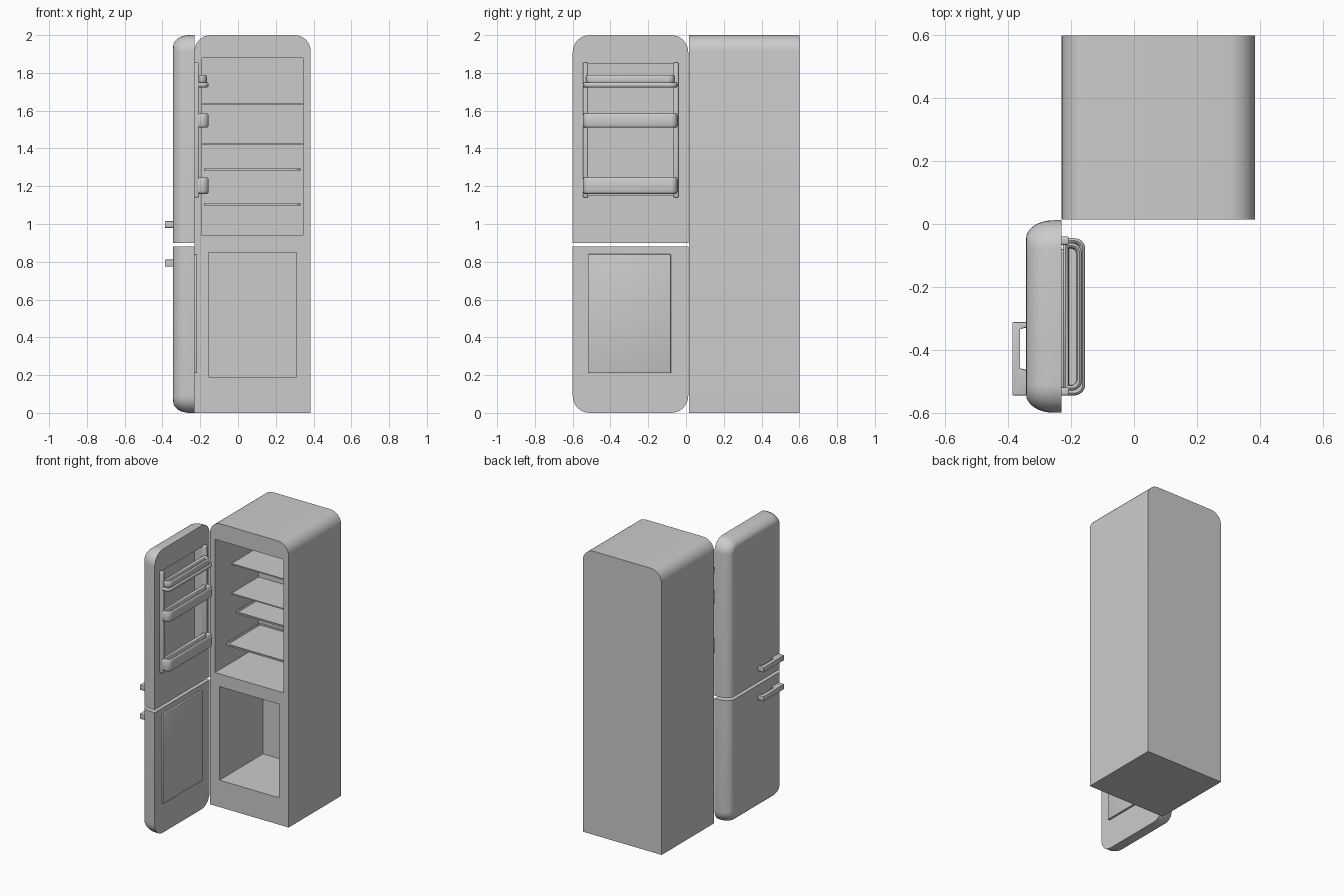
import bpy, bmesh, math
from mathutils import Vector

if "Cube" in bpy.data.objects:
    bpy.data.objects.remove(bpy.data.objects["Cube"])


def finish(name, bm, angle=35):
    bmesh.ops.recalc_face_normals(bm, faces=bm.faces)
    me = bpy.data.meshes.new(name)
    bm.to_mesh(me)
    bm.free()
    ob = bpy.data.objects.new(name, me)
    bpy.context.collection.objects.link(ob)
    smooth(ob, angle)
    return ob


def smooth(ob, angle=35):
    bpy.ops.object.select_all(action='DESELECT')
    ob.select_set(True)
    bpy.context.view_layer.objects.active = ob
    bpy.ops.object.shade_smooth_by_angle(angle=math.radians(angle))


def rrect(a0, a1, b0, b1, radii, seg=8):
    """2D rectangle with one radius per corner, counter-clockwise."""
    pts = []
    for i, (a, b, sa, sb) in enumerate([(a0, b0, 1, 1), (a1, b0, -1, 1),
                                        (a1, b1, -1, -1), (a0, b1, 1, -1)]):
        r = radii[i]
        if r == 0:
            pts.append((a, b))
            continue
        for k in range(seg + 1):
            t = math.pi + math.pi / 2 * (i + k / seg)
            pts.append((a + sa * r + r * math.cos(t), b + sb * r + r * math.sin(t)))
    return pts


def loft(rings):
    """Skin closed loops of 3D points and cap both ends."""
    bm = bmesh.new()
    vs = [[bm.verts.new(p) for p in ring] for ring in rings]
    n = len(vs[0])
    for lo, hi in zip(vs, vs[1:]):
        for i in range(n):
            j = (i + 1) % n
            bm.faces.new((lo[i], lo[j], hi[j], hi[i]))
    bm.faces.new(vs[0])
    bm.faces.new(vs[-1])
    return bm


def box(name, x0, x1, y0, y1, z0, z1, bevel=0):
    bm = loft([[(x, y, z) for x, y in rrect(x0, x1, y0, y1, [0] * 4)] for z in (z0, z1)])
    if bevel:
        bmesh.ops.bevel(bm, geom=bm.edges[:], offset=bevel, segments=3,
                        profile=0.5, affect='EDGES')
    return finish(name, bm)


def cut(ob, *bounds):
    cutter = box("cutter", *bounds)
    cutter.hide_render = True
    mod = ob.modifiers.new("cut", 'BOOLEAN')
    mod.operation = 'DIFFERENCE'
    mod.solver = 'EXACT'
    mod.object = cutter
    bpy.context.view_layer.objects.active = ob
    bpy.ops.object.modifier_apply(modifier=mod.name)
    bpy.data.objects.remove(cutter)
    smooth(ob)


# cabinet: rounded top corners, two open compartments
outline = rrect(-0.23, 0.385, 0, 2, [0, 0, 0.085, 0.085])
cabinet = finish("cabinet", loft([[(x, y, z) for x, z in outline] for y in (0.015, 0.6)]))
cut(cabinet, -0.19, 0.345, -0.1, 0.5, 0.94, 1.88)
cut(cabinet, -0.155, 0.31, -0.1, 0.5, 0.19, 0.85)


# doors: one tall softly domed slab, split by a horizontal gap
def door(name, cut_z, keep_up):
    rings = []
    for x, inset in [(-0.23, 0)] + [
            (-0.255 - 0.088 * math.sin(t), 0.058 * (1 - math.cos(t)))
            for t in (math.pi / 2 * k / 8 for k in range(9))]:
        prof = rrect(-0.6 + inset, 0.012 - inset, inset, 2 - inset, [0.09 - inset] * 4)
        rings.append([(x, y, z) for y, z in prof])
    bm = loft(rings)
    bmesh.ops.recalc_face_normals(bm, faces=bm.faces)
    res = bmesh.ops.bisect_plane(bm, geom=bm.verts[:] + bm.edges[:] + bm.faces[:],
                                 plane_co=(0, 0, cut_z),
                                 plane_no=(0, 0, -1 if keep_up else 1), clear_outer=True)
    rim = [e for e in bm.edges if e.is_boundary]
    bmesh.ops.contextual_create(bm, geom=rim)
    return finish(name, bm)


upper_door = door("fridge_door", 0.9, True)
door("freezer_door", 0.88, False)
cut(upper_door, -0.295, -0.1, -0.522, -0.066, 1.15, 1.85)
box("freezer_door_liner", -0.235, -0.216, -0.52, -0.08, 0.21, 0.84, 0.004)

# rails beside the door recess
for i, y in enumerate((-0.545, -0.066)):
    box(f"door_rail_{i + 1}", -0.24, -0.206, y, y + 0.026, 1.14, 1.855, 0.006)


# door bins: hollow tubs with rounded front corners
def bin_tub(name, z0, z1, x1=-0.155, y0=-0.545, y1=-0.045):
    def ring(inset, z):
        r = 0.035 - inset
        return [(x, y, z) for x, y in rrect(-0.225 + inset, x1 - inset, y0 + inset,
                                            y1 - inset, [0, r, r, 0])]
    h = z1 - z0
    rings = [ring(0.01, z0), ring(0.003, z0 + 0.004), ring(0, z0 + 0.012),
             ring(0, z1 - 0.01), ring(0.004, z1 - 0.002), ring(0.008, z1),
             ring(0.013, z1 - 0.003), ring(0.016, z1 - 0.01), ring(0.018, z0 + min(0.014, h * 0.4))]
    return finish(name, loft(rings), 50)


bin_tub("door_bin_low", 1.16, 1.246)
bin_tub("door_bin_middle", 1.51, 1.585)
bin_tub("door_bin_top", 1.722, 1.75)
bin_tub("door_bin_top_insert", 1.742, 1.79, -0.165, -0.53, -0.06)

# shelves
for i, z in enumerate((1.635, 1.425)):
    box(f"shelf_{i + 1}", -0.192, 0.347, 0.2, 0.502, z - 0.004, z + 0.004)
for i, (z, y0) in enumerate(((1.288, 0.22), (1.104, 0.11))):
    def tray(inset, h):
        return [(x, y, z + h) for x, y in rrect(-0.18 + inset, 0.33 - inset, y0 + inset,
                                                0.495 - inset, [0.03 - inset] * 4)]
    finish(f"tray_shelf_{i + 1}",
           loft([tray(0, -0.005), tray(0, 0.005), tray(0.012, 0.005), tray(0.015, 0.0)]))

# handles: bracket with one thick and one thin foot
for name, z in (("fridge_handle", 0.979), ("freezer_handle", 0.775)):
    pts = [(-0.335, -0.545), (-0.387, -0.545), (-0.387, -0.312), (-0.335, -0.312),
           (-0.335, -0.33), (-0.366, -0.33), (-0.366, -0.463), (-0.335, -0.463)]
    bm = loft([[(x, y, h) for x, y in pts] for h in (z, z + 0.036)])
    bmesh.ops.bevel(bm, geom=bm.edges[:], offset=0.004, segments=2,
                    profile=0.5, affect='EDGES')
    finish(name, bm)
